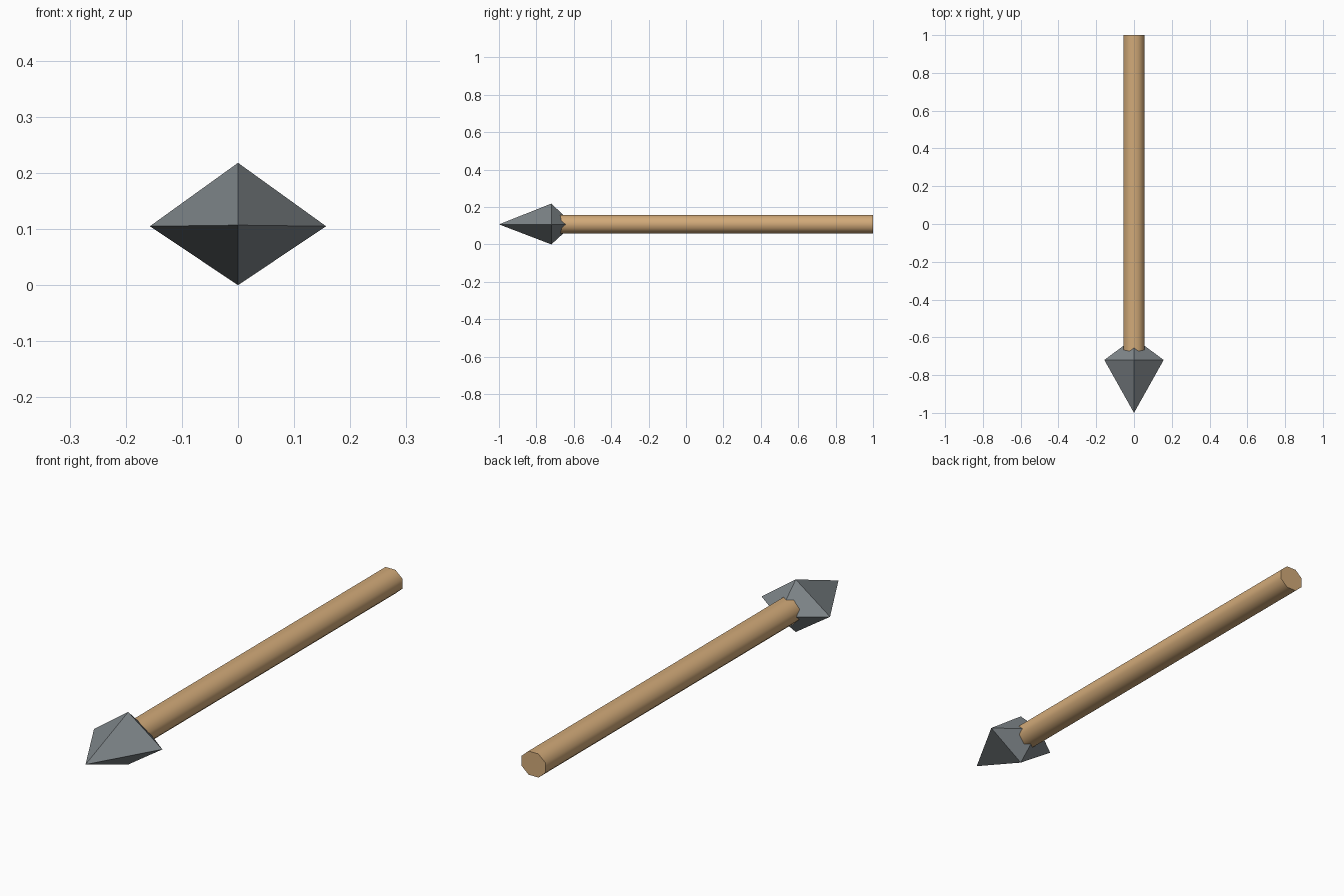
import bpy, bmesh, math
from mathutils import Matrix, Vector

if "Cube" in bpy.data.objects:
    bpy.data.objects.remove(bpy.data.objects["Cube"])


def material(name, rgb):
    m = bpy.data.materials.new(name)
    m.diffuse_color = (*rgb, 1)
    m.use_nodes = True
    m.node_tree.nodes["Principled BSDF"].inputs["Base Color"].default_value = m.diffuse_color
    return m


def add_object(name, bm, mat):
    bmesh.ops.recalc_face_normals(bm, faces=bm.faces)
    me = bpy.data.meshes.new(name)
    bm.to_mesh(me)
    bm.free()
    me.materials.append(mat)
    ob = bpy.data.objects.new(name, me)
    bpy.context.collection.objects.link(ob)
    return ob


wood = material("light wood", (0.64, 0.40, 0.19))
steel = material("grey steel", (0.21, 0.235, 0.25))
AXIS_Z = 0.107

# Shaft: eight-sided rod, slightly flattened, running along y into the head
y0, y1 = -0.72, 1.0
k = 1 / math.cos(math.pi / 8)
bm = bmesh.new()
bmesh.ops.create_cone(bm, cap_ends=True, segments=8, radius1=k, radius2=k, depth=y1 - y0)
bmesh.ops.rotate(bm, verts=bm.verts, matrix=Matrix.Rotation(math.pi / 8, 3, 'Z'))
bmesh.ops.rotate(bm, verts=bm.verts, matrix=Matrix.Rotation(math.pi / 2, 3, 'X'))
# keep the flat sides on the x and z extremes
half_x = max(abs(v.co.x) for v in bm.verts)
half_z = max(abs(v.co.z) for v in bm.verts)
bmesh.ops.scale(bm, verts=bm.verts, vec=(0.055 / half_x, 1, 0.049 / half_z))
bmesh.ops.translate(bm, verts=bm.verts, vec=(0, (y0 + y1) / 2, AXIS_Z + 0.001))
shaft = add_object("shaft", bm, wood)
bpy.context.view_layer.objects.active = shaft
shaft.select_set(True)
bpy.ops.object.shade_smooth_by_angle(angle=math.radians(55))

# Arrow head: four-sided double pyramid, long in front and short behind
bm = bmesh.new()
tip = bm.verts.new((0, -1.0, AXIS_Z))
back = bm.verts.new((0, -0.603, AXIS_Z))
ring = [bm.verts.new((x, -0.72, z)) for x, z in
        ((0.157, 0.105), (0, 0.218), (-0.157, 0.105), (0, 0))]
for i in range(4):
    a, b = ring[i], ring[(i + 1) % 4]
    bm.faces.new((a, b, tip))
    bm.faces.new((b, a, back))
add_object("arrow_head", bm, steel)
